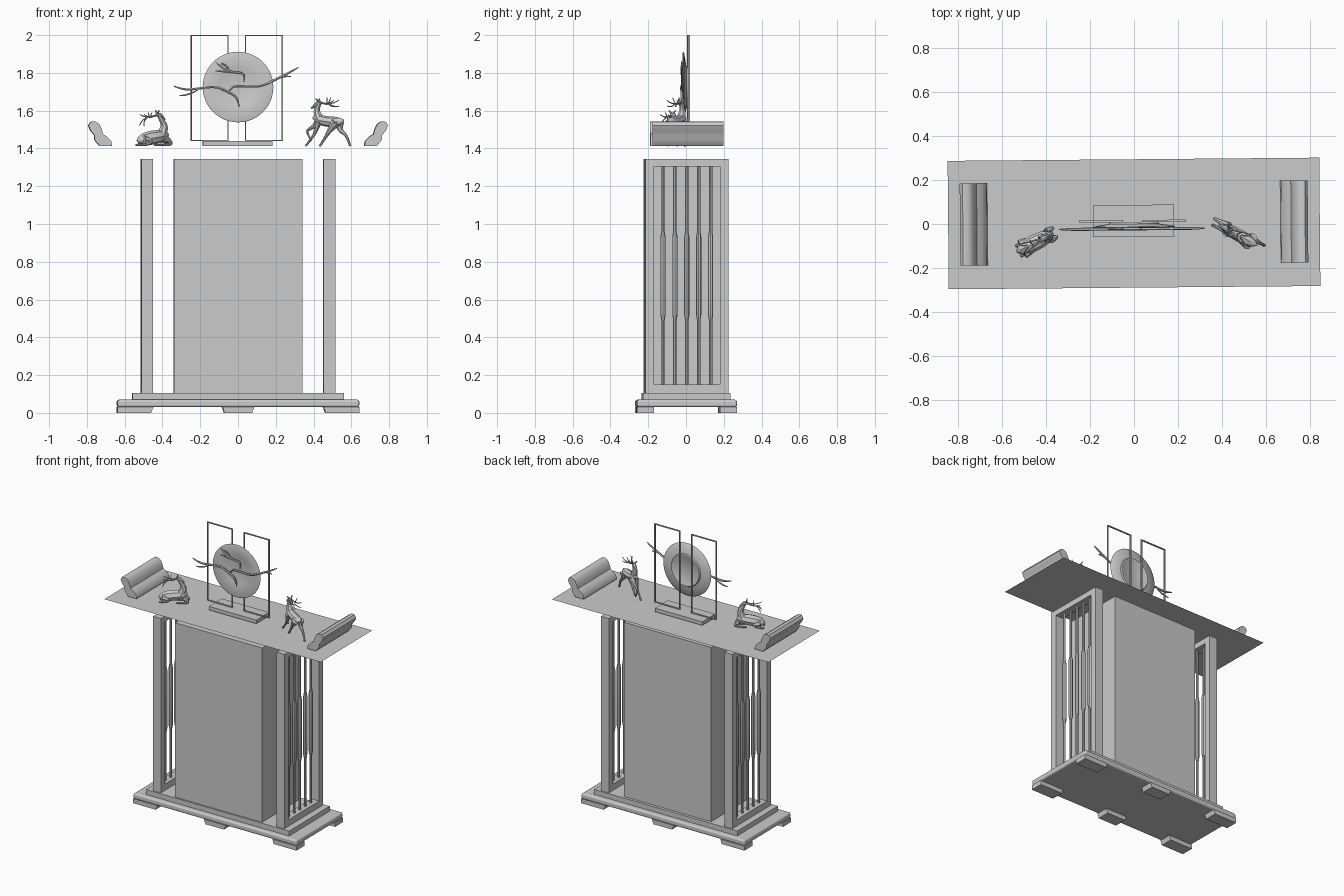
import bpy
import bmesh
from math import radians, pi
from mathutils import Matrix, Vector

cube = bpy.data.objects.get("Cube")
if cube:
    bpy.data.objects.remove(cube)

grey = bpy.data.materials.new("plain grey")
grey.use_nodes = True
grey.diffuse_color = (0.6, 0.6, 0.6, 1)
grey.node_tree.nodes["Principled BSDF"].inputs["Base Color"].default_value = (0.6, 0.6, 0.6, 1)

YAW = Matrix.Rotation(radians(0.5), 4, 'Z')   # whole set stands slightly turned


def add_object(name, mesh, smooth=False):
    mesh.transform(YAW)
    mesh.materials.clear()
    mesh.materials.append(grey)
    ob = bpy.data.objects.new(name, mesh)
    bpy.context.collection.objects.link(ob)
    if smooth:
        bpy.ops.object.select_all(action='DESELECT')
        ob.select_set(True)
        bpy.context.view_layer.objects.active = ob
        bpy.ops.object.shade_smooth_by_angle(angle=radians(40))
    return ob


def finish(name, bm, smooth=False):
    bmesh.ops.recalc_face_normals(bm, faces=bm.faces)
    mesh = bpy.data.meshes.new(name)
    bm.to_mesh(mesh)
    bm.free()
    return add_object(name, mesh, smooth)


def boxes(name, *spans, bevel=0):
    """Boxes given as (x0, x1, y0, y1, z0, z1), joined in one object."""
    bm = bmesh.new()
    for x0, x1, y0, y1, z0, z1 in spans:
        place = Matrix.Translation(((x0 + x1) / 2, (y0 + y1) / 2, (z0 + z1) / 2))
        bmesh.ops.create_cube(bm, size=1, matrix=place @ Matrix.Diagonal((x1 - x0, y1 - y0, z1 - z0, 1)))
    ob = finish(name, bm)
    if bevel:
        mod = ob.modifiers.new("rounded edge", 'BEVEL')
        mod.width = bevel
        mod.segments = 3
    return ob


def prism(name, outline, start, end, smooth=False):
    """Closed outline of 3D points swept from start to end offset."""
    bm = bmesh.new()
    face = bm.faces.new([bm.verts.new(Vector(p) + Vector(start)) for p in outline])
    out = bmesh.ops.extrude_face_region(bm, geom=[face])
    moved = [v for v in out["geom"] if isinstance(v, bmesh.types.BMVert)]
    bmesh.ops.translate(bm, verts=moved, vec=Vector(end) - Vector(start))
    return finish(name, bm, smooth)


def tubes(name, paths, order=3, sides=2):
    """Tapered tubes through lists of (position, radius)."""
    curve = bpy.data.curves.new(name, 'CURVE')
    curve.dimensions = '3D'
    curve.bevel_depth = 1
    curve.bevel_resolution = sides
    curve.use_fill_caps = True
    curve.resolution_u = 5
    for path in paths:
        sp = curve.splines.new('NURBS' if order > 2 else 'POLY')
        sp.points.add(len(path) - 1)
        for pt, (pos, radius) in zip(sp.points, path):
            pt.co = (*pos, 1)
            pt.radius = radius
        if order > 2:
            sp.order_u = min(order, len(path))
            sp.use_endpoint_u = True
    temp = bpy.data.objects.new(name + "_path", curve)
    bpy.context.collection.objects.link(temp)
    graph = bpy.context.evaluated_depsgraph_get()
    mesh = bpy.data.meshes.new_from_object(temp.evaluated_get(graph))
    bpy.data.objects.remove(temp)
    return add_object(name, mesh, True)


# Base: slab on six feet, then a plinth
boxes("base_slab", (-.64, .64, -.265, .265, .03, .07), bevel=.012)
for i, (x0, x1) in enumerate([(-.64, -.45), (-.085, .085), (.45, .64)]):
    for side, (y0, y1) in {"front": (-.265, -.175), "back": (.175, .265)}.items():
        # inner edges of each foot slope inward towards the floor
        a = .012 if x0 > -.6 else 0
        b = .012 if x1 < .6 else 0
        prism(f"foot_{side}_{i}",
              [(x0, 0, .032), (x1, 0, .032), (x1 - b, 0, 0), (x0 + a, 0, 0)],
              (0, y0, 0), (0, y1, 0))
boxes("plinth", (-.56, .56, -.232, .23, .07, .105))

# Central cabinet block
boxes("centre_panel", (-.34, .34, -.22, .21, .105, 1.345))

# Side frames with turned bars
for side, s in (("right", -1), ("left", 1)):
    x0, x1 = s * .483 - .031, s * .483 + .031
    boxes(f"side_frame_{side}",
          (x0, x1, -.22, -.175, .105, 1.345), (x0, x1, .175, .22, .105, 1.345),
          (x0, x1, -.175, .175, .105, .15), (x0, x1, -.175, .175, 1.305, 1.345))
    bars = []
    for k in range(-2, 3):
        heights = [(.15, .009), (.49, .009), (.52, .014), (.93, .014), (.96, .009), (1.305, .009)]
        bars.append([((s * .483, k * .063, z), r) for z, r in heights])
    tubes(f"side_bars_{side}", bars, order=2)

# Table top: a plain sheet
bm = bmesh.new()
bm.faces.new([bm.verts.new(p) for p in
              [(-.847, -.29, 1.406), (.847, -.29, 1.406), (.847, .295, 1.406), (-.847, .295, 1.406)]])
finish("table_top", bm)

# Scroll ends of the top
SCROLL = [(.668, 1.414), (.672, 1.44), (.695, 1.463), (.716, 1.476), (.722, 1.50), (.737, 1.53),
          (.757, 1.543), (.78, 1.541), (.793, 1.522), (.782, 1.495), (.762, 1.47), (.76, 1.445), (.735, 1.414)]
for side, s in (("right", -1), ("left", 1)):
    prism(f"scroll_{side}", [(s * x, 0, z) for x, z in SCROLL], (0, -.183, 0), (0, .192, 0), True)

# Ornament stand and two thin wire frames
boxes("ornament_stand", (-.187, .183, -.058, .087, 1.414, 1.44))
for side, x0, x1 in (("right", -.25, -.05), ("left", .037, .237)):
    t = .006
    boxes(f"wire_frame_{side}",
          (x0, x0 + t, .008, .018, 1.44, 2), (x1 - t, x1, .008, .018, 1.44, 2),
          (x0, x1, .008, .018, 1.44, 1.44 + t), (x0, x1, .008, .018, 2 - t, 2))

# Dished plate with a foot ring behind
PLATE = [(0, .0), (.07, -.002), (.10, -.008), (.18, -.018), (.187, -.015),
         (.182, -.010), (.115, .001), (.11, .009), (.10, .009), (.095, .006), (0, .006)]
bm = bmesh.new()
ring = [bm.verts.new((r, y, 1.725)) for r, y in PLATE]
edges = [bm.edges.new(pair) for pair in zip(ring, ring[1:])]
bmesh.ops.spin(bm, geom=ring + edges, cent=(0, 0, 1.725), axis=(0, 1, 0), angle=2 * pi, steps=48)
bmesh.ops.remove_doubles(bm, verts=bm.verts, dist=.0005)
finish("plate", bm, True)

# Twisting branch across the plate
BRANCH = [
    [(-.34, 1.73), (-.29, 1.71), (-.22, 1.715), (-.12, 1.73), (-.05, 1.70), (0, 1.67), (.005, 1.62)],
    [(-.31, 1.68), (-.26, 1.68), (-.21, 1.712)],
    [(-.05, 1.69), (-.04, 1.73), (.03, 1.73), (.12, 1.725), (.21, 1.77), (.27, 1.80), (.32, 1.83)],
    [(.21, 1.77), (.24, 1.785), (.28, 1.78)],
    [(-.12, 1.86), (-.08, 1.82), (-.02, 1.80), (.04, 1.80), (.03, 1.75)],
    [(-.12, 1.81), (-.08, 1.81), (-.04, 1.80)],
    [(-.05, 1.80), (-.05, 1.84), (-.09, 1.85)],
]
tubes("branch", [[((x, -.022, z), .007 if 0 < i < len(p) - 1 else .003)
                  for i, (x, z) in enumerate(p)] for p in BRANCH], sides=1)


def deer(name, centre, slope, middle, paired):
    """Body parts as (along, height, radius) in hundredths; paired parts add a side offset."""
    along = Vector((1, slope, 0))
    across = Vector((-slope, 1, 0)).normalized()
    paths = []

    def add(points, start, finish_side):
        last = len(points) - 1
        path = []
        for i, (a, h, r) in enumerate(points):
            w = start + (finish_side - start) * i / last
            path.append((Vector(centre) + (along * a + across * w + Vector((0, 0, h))) * .01, r * .01))
        paths.append(path)

    for points in middle:
        add(points, 0, 0)
    for s0, s1, points in paired:
        add(points, s0, s1)
    tubes(name, paths)


def antlers(*parts):
    """Mirror antler tines and ears to both sides of the head."""
    return [(s * .5, s * spread, part) for s in (-1, 1) for spread, part in parts]


# Standing deer
deer("standing_deer", (.475, -.055, 1.41), -.55,
     [[(8.5, 14, .3), (7, 13.5, 1.8), (4, 12.8, 3), (-2, 13.5, 2.7), (-5, 14.5, 2.8), (-7.5, 15.5, 1)],
      [(-4, 14, 2.6), (-6, 18, 1.9), (-5.5, 20.5, 1.4), (-4.5, 22.8, 1.1)],
      [(-3.3, 23, .6), (-5, 23, 1.5), (-7, 21.5, 1), (-8.7, 20.3, .5)]],
     [(1.5, 1.5, [(-5, 13.5, 2), (-9, 10, 1), (-12, 8.5, .7), (-10.5, 5, .5), (-9.5, 3, .5)]),
      (-1.5, -1.5, [(-4.5, 13, 2), (-5.5, 8, 1), (-8, 4, .6), (-11, .3, .6)]),
      (1.5, 1.5, [(5.5, 13, 2.6), (5, 9, 1.6), (9.5, 6, .7), (11, .3, .6)]),
      (-1.5, -1.5, [(5, 13, 2.6), (2, 9, 1.6), (-.5, 5, .7), (-3.5, .3, .6)])]
     + antlers((3, [(-4, 23.5, .4), (0, 21.5, .4), (4.5, 24.5, .2)]),
               (2, [(-.5, 22.2, .35), (.5, 24, .3), (.5, 26, .2)]),
               (2.5, [(1, 22.3, .35), (3, 20.5, .3), (5, 21.5, .2)]),
               (2, [(-4.5, 23.5, .5), (-5, 24.5, .6), (-5.5, 25.5, .2)])))

# Lying deer
deer("lying_deer", (-.45, -.08, 1.41), .5,
     [[(-8.5, 3, .5), (-7, 3.5, 2.8), (-2, 4.5, 3.8), (3, 5.2, 3.6), (6.5, 6, 2.6), (8, 6.5, .8)],
      [(4.5, 6, 3), (6.5, 10.5, 2), (4.5, 14, 1.4), (3.2, 16.5, 1.1)],
      [(1.3, 16.5, .6), (3, 17, 1.5), (5, 15.5, 1), (6.3, 14, .5)]],
     [(s * 2, s * 2.6, part) for s in (-1, 1) for part in
      ([(6, 4, 1.8), (9.2, 2, 1), (7.5, .8, .7), (2, .8, .6)],
       [(-6, 3.5, 2.6), (-1.5, 3, 1.7), (-5, .9, .8), (-8, .8, .6)])]
     + antlers((2.5, [(2, 16.8, .4), (-2.5, 14.5, .4), (-6, 17, .2)]),
               (2, [(-1.5, 15.2, .35), (-2, 17, .3), (-1.5, 18, .2)]),
               (2.5, [(-3.5, 15.2, .35), (-6, 13.5, .3), (-6, 11, .2)]),
               (2, [(2.3, 17.3, .5), (2.2, 18.3, .6), (2.2, 19.2, .2)])))
